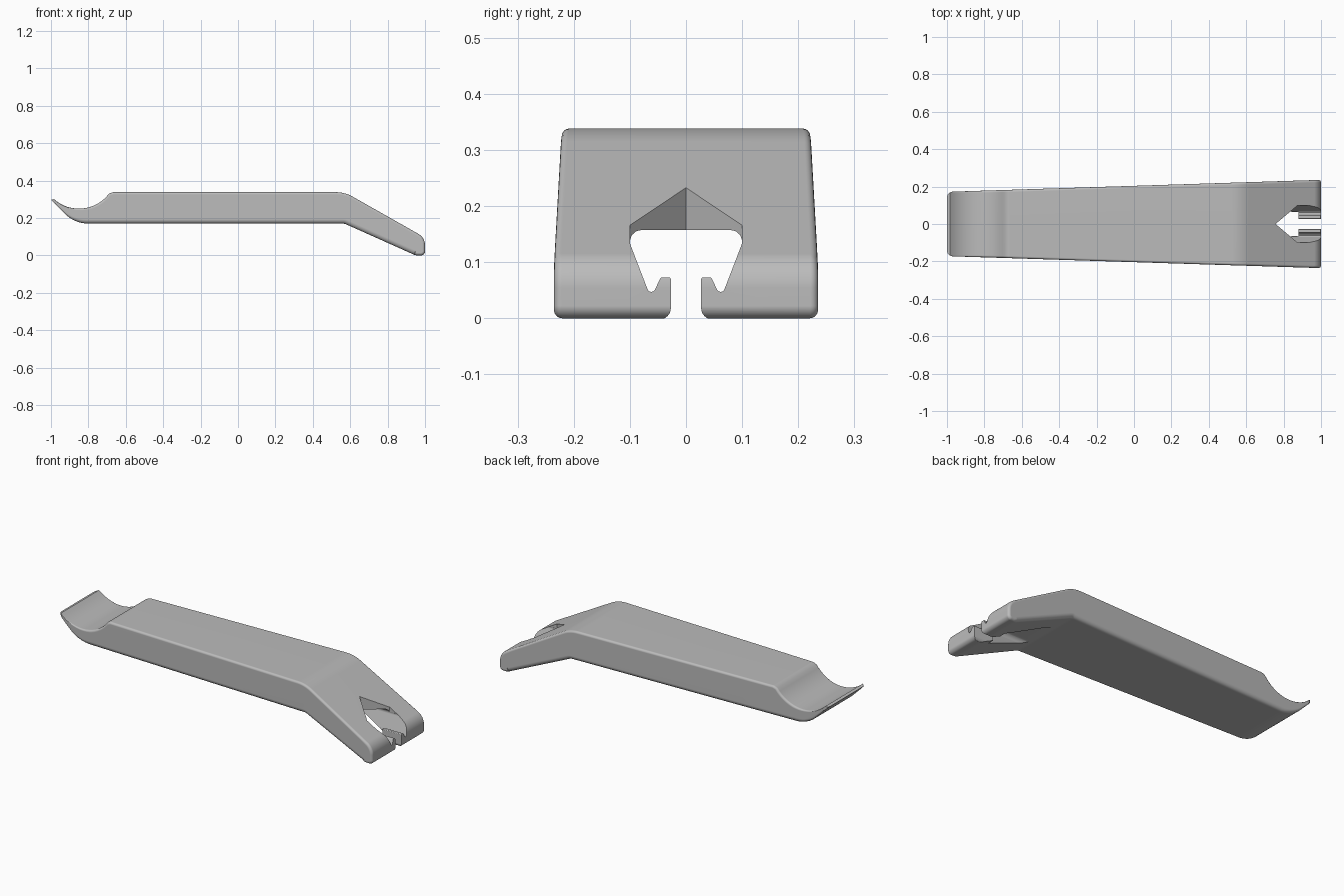
import bpy, bmesh, math
from mathutils import Vector

if "Cube" in bpy.data.objects:
    bpy.data.objects.remove(bpy.data.objects["Cube"])

grey = bpy.data.materials.new("grey_plastic")
grey.use_nodes = True
grey.diffuse_color = (0.5, 0.5, 0.5, 1)
grey.node_tree.nodes["Principled BSDF"].inputs["Base Color"].default_value = grey.diffuse_color


def rounded(corners, steps=8):
    """Outline from (a, b, radius) corners, filleting those with a radius."""
    out = []
    for i, (a, b, r) in enumerate(corners):
        p = Vector((a, b))
        if r == 0:
            out.append(p)
            continue
        u = (Vector(corners[i - 1][:2]) - p).normalized()
        v = (Vector(corners[(i + 1) % len(corners)][:2]) - p).normalized()
        half = u.angle(v) / 2
        centre = p + (u + v).normalized() * r / math.sin(half)
        start = p + u * r / math.tan(half) - centre
        end = p + v * r / math.tan(half) - centre
        out += [centre + start.lerp(end, k / steps).normalized() * r for k in range(steps + 1)]
    return out


def prism(name, outline, place, lo, hi):
    """Extrude an outline from lo to hi; place maps (a, b, depth) to xyz."""
    bm = bmesh.new()
    ends = [[bm.verts.new(place(p[0], p[1], d)) for p in outline] for d in (lo, hi)]
    for ring in ends:
        bm.faces.new(ring)
    n = len(outline)
    for i in range(n):
        j = (i + 1) % n
        bm.faces.new((ends[0][i], ends[0][j], ends[1][j], ends[1][i]))
    bmesh.ops.recalc_face_normals(bm, faces=bm.faces)
    mesh = bpy.data.meshes.new(name)
    bm.to_mesh(mesh)
    bm.free()
    obj = bpy.data.objects.new(name, mesh)
    bpy.context.collection.objects.link(obj)
    mesh.materials.append(grey)
    return obj


def mirrored(half):
    return half + [(-p[0], *p[1:]) for p in reversed(half)]


def apply(obj, mod):
    bpy.context.view_layer.objects.active = obj
    bpy.ops.object.modifier_apply(modifier=mod.name)


def cut(obj, cutter, operation="DIFFERENCE"):
    cutter.hide_render = True
    mod = obj.modifiers.new("cut", "BOOLEAN")
    mod.operation = operation
    mod.solver = "EXACT"
    mod.object = cutter
    apply(obj, mod)
    bpy.data.objects.remove(cutter)


# Lever body: side profile with a scooped end, widening toward the bent jaw
scoop = []
for k in range(17):
    a = math.radians(-132 + 95 * k / 16)
    scoop.append((-0.85 + 0.2 * math.cos(a), 0.45 + 0.2 * math.sin(a), 0))
profile = rounded(scoop + [
    (-0.67, 0.338, 0.025), (0.571, 0.338, 0.18), (1, 0.095, 0.07), (1, 0, 0.022),
    (0.95, 0, 0.05), (0.57, 0.17, 0.05), (-0.873, 0.17, 0.18), (-1, 0.297, 0)])
body = prism("lever_body", profile,
             lambda x, z, side: (x, side * (0.204 + 0.032 * x), z), -1, 1)

# Soft long edges: broad below, finer on top and toward the thin tip
bm = bmesh.new()
bm.from_mesh(body.data)
weight = bm.edges.layers.float.new("bevel_weight_edge")
for e in bm.edges:
    quads = [f for f in e.link_faces if len(f.verts) == 4]
    if len(quads) == 1:
        x = (e.verts[0].co.x + e.verts[1].co.x) / 2
        size = 0.5 if quads[0].normal.z > 0.1 else 1.0
        if x > 0.9:
            size = 0.6
        e[weight] = size * min(1, max(0.2, (x + 1) / 0.2))
bm.to_mesh(body.data)
bm.free()
bevel = body.modifiers.new("soft_edges", "BEVEL")
bevel.limit_method = "WEIGHT"
bevel.width = 0.024
bevel.segments = 4
bevel.use_clamp_overlap = False
apply(body, bevel)

# Rounded corners of the scooped tip, seen in plan
plan = rounded([(-1.001, -0.171, 0.035), (-0.9, -0.178, 0), (-0.9, -0.4, 0), (1.1, -0.4, 0),
                (1.1, 0.4, 0), (-0.9, 0.4, 0), (-0.9, 0.178, 0), (-1.001, 0.171, 0.035)])
vertical = lambda x, y, z: (x, y, z)
cut(body, prism("tip_outline", plan, vertical, -0.5, 0.8), "INTERSECT")

# Jaw opening: lengthwise channel leaving two hooked prongs
half = [(0.1, -0.05, 0), (0.1, -0.002, 0), (0.027, -0.002, 0.02), (0.027, 0.073, 0.004),
        (0.045, 0.073, 0.006), (0.0625, 0.036, 0.007), (0.109, 0.157, 0.02)]
channel = rounded(mirrored(half), 6)
cut(body, prism("jaw_channel", channel, lambda y, z, x: (x, y, z), 0.4, 1.2))

# Pointed mouth above the channel, and the space behind the hooks
mouth = [(0.757, 0), (0.875, 0.1), (1.05, 0.1), (1.05, -0.1), (0.875, -0.1)]
cut(body, prism("jaw_mouth", mouth, vertical, 0.14, 0.5))
gap = [(0.45, -0.065), (0.88, -0.065), (0.88, 0.065), (0.45, 0.065)]
cut(body, prism("hook_gap", gap, vertical, -0.1, 0.14))

# Smooth shading with crisp cut edges and flat broad faces
bpy.ops.object.select_all(action="DESELECT")
body.select_set(True)
bpy.context.view_layer.objects.active = body
bpy.ops.object.shade_smooth_by_angle(angle=math.radians(30))
normals = body.modifiers.new("even_normals", "WEIGHTED_NORMAL")
normals.keep_sharp = True
